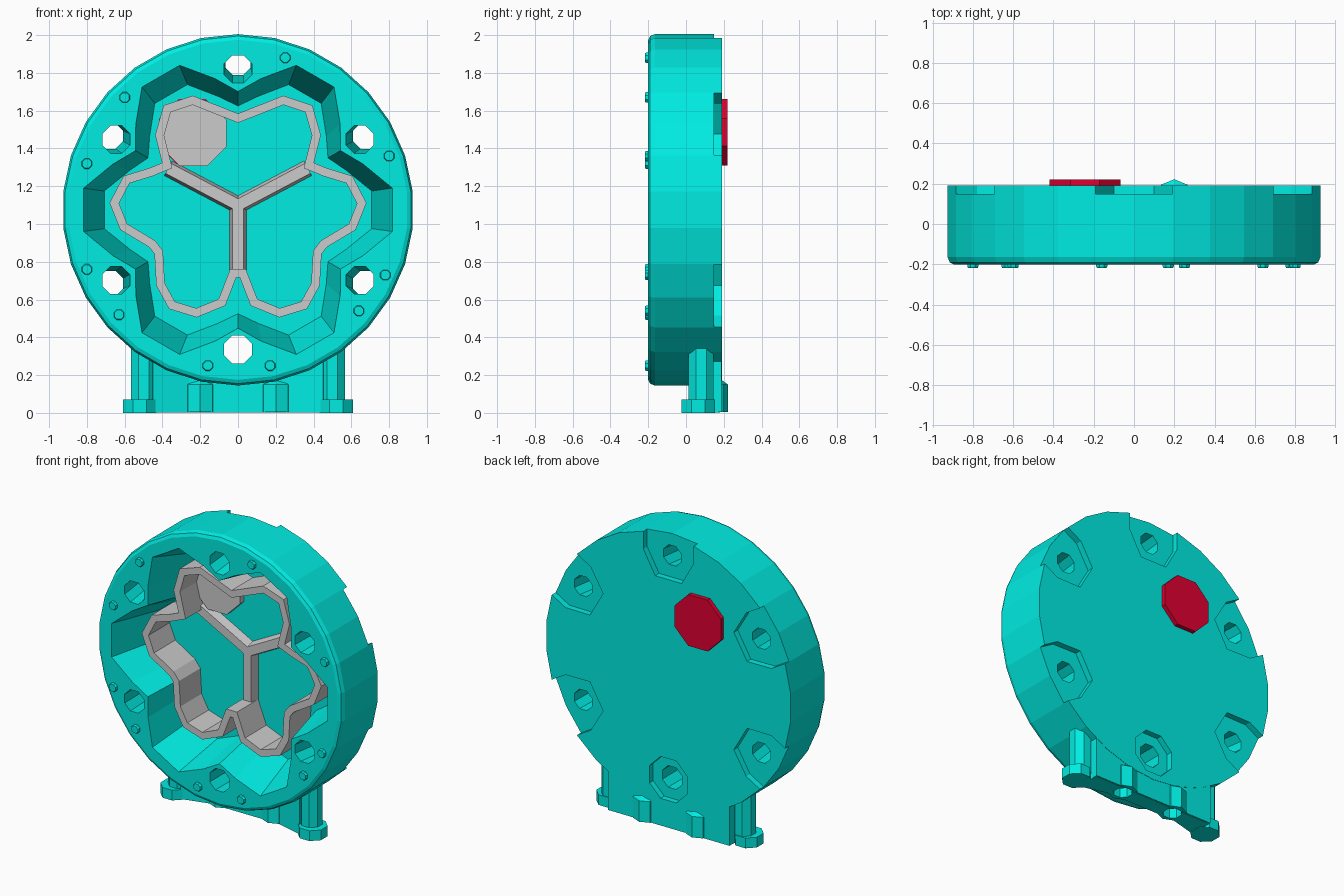
import bpy, bmesh
from math import sin, cos, pi, radians
from mathutils import Vector

if "Cube" in bpy.data.objects:
    bpy.data.objects.remove(bpy.data.objects["Cube"])

CZ = 1.075  # height of the disc axis


def material(name, rgb):
    m = bpy.data.materials.new(name)
    m.diffuse_color = (*rgb, 1)
    m.use_nodes = True
    m.node_tree.nodes["Principled BSDF"].inputs["Base Color"].default_value = m.diffuse_color
    return m


teal = material("teal", (0.0, 0.84, 0.76))
red = material("red", (0.75, 0.0, 0.03))


def loft(name, rings, mat=None, closed=False):
    """Skin a stack of equal-length rings; cap the ends unless the stack closes on itself."""
    bm = bmesh.new()
    vs = [[bm.verts.new(p) for p in r] for r in rings]
    n = len(rings[0])
    for k in range(len(vs) if closed else len(vs) - 1):
        a, b = vs[k], vs[(k + 1) % len(vs)]
        for i in range(n):
            j = (i + 1) % n
            bm.faces.new((a[i], a[j], b[j], b[i]))
    if not closed:
        bm.faces.new(vs[0])
        bm.faces.new(vs[-1])
    bmesh.ops.recalc_face_normals(bm, faces=bm.faces)
    me = bpy.data.meshes.new(name)
    bm.to_mesh(me)
    bm.free()
    ob = bpy.data.objects.new(name, me)
    bpy.context.collection.objects.link(ob)
    if mat:
        me.materials.append(mat)
    return ob


def ring(x, z, r, y, n=8, a0=pi / 8):
    return [(x + r * cos(a0 + 2 * pi * i / n), y, z + r * sin(a0 + 2 * pi * i / n)) for i in range(n)]


def flat(x, y, r, z, n=8):
    return [(x + r * cos(2 * pi * (i + .5) / n), y + r * sin(2 * pi * (i + .5) / n), z) for i in range(n)]


def combine(target, tool, op):
    m = target.modifiers.new(op, 'BOOLEAN')
    m.operation, m.solver, m.object = op, 'EXACT', tool
    bpy.context.view_layer.objects.active = target
    bpy.ops.object.modifier_apply(modifier=m.name)
    bpy.data.objects.remove(tool)


def polar(r, deg):
    return r * cos(radians(deg)), CZ + r * sin(radians(deg))


# Thick disc with a rounded front edge
body = loft("disc_housing", [ring(0, CZ, r, y, 30, pi / 2) for r, y in
            ((.9, -.2), (.92, -.19), (.93, -.165), (.93, .19))], teal)

# Foot: flared back plate, web, end columns and pads, screw bosses
side = [(.46, .005), (.46, .31), (.64, .46)]
outline = side + [(-x, z) for x, z in side[::-1]]
combine(body, loft("back_plate", [[(x, y, z) for x, z in outline] for y in (.13, .188)], teal), 'UNION')
half = [(.09, .07), (.26, .07), (.45, .02), (.47, .10), (.45, .18)]
plan = half + [(-x, y) for x, y in half[::-1]]
combine(body, loft("web", [[(x, y, z) for x, y in plan] for z in (0.003, .35)], teal), 'UNION')
for s in (-1, 1):
    combine(body, loft("column", [flat(s * .5, .08, .072, z) for z in (.04, .4)], teal), 'UNION')
    combine(body, loft("pad", [flat(s * .52, .065, .095, z) for z in (0, .07)], teal), 'UNION')
    boss = [[(s * .2 + r * cos(pi * i / 4), .13 + r * sin(pi * i / 4), z) for i in range(8)]
            for r, z in ((.092, .006), (.092, .15), (.05, .18))]
    combine(body, loft("boss", boss, teal), 'UNION')
    combine(body, loft("boss_hole", [flat(s * .2, .13, .06, z) for z in (-.1, .1)], teal), 'DIFFERENCE')


# Six-lobed tapered cavity
def lobes(outer, mid, notch, y):
    pts = []
    for k in range(6):
        for r, d in ((mid, -20), (outer, -8), (outer, 8), (mid, 20), (notch, 30)):
            x, z = polar(r, 60 * k + d)
            pts.append((x, y, z))
    return pts


combine(body, loft("cavity", [lobes(.83, .71, .63, -.215), lobes(.715, .61, .55, .16)], teal), 'DIFFERENCE')

# Bolt holes leaning outward, with nut pockets on the back
for k in range(6):
    d = 30 + 60 * k
    bottom = d == 270
    x0, z0 = polar(.74, d)
    x1, z1 = polar(.74 if bottom else .79, d)
    combine(body, loft("bolt_hole", [ring(x0, z0, .08, -.25), ring(x1, z1, .08 if bottom else .07, .25)], teal), 'DIFFERENCE')
    px, pz = polar(.79, d)
    if bottom:
        pocket = [ring(x0, z0, .155, y) for y in (.15, .3)]
    else:
        pocket = [ring(px, pz, .19, y, 6, radians(d)+pi / 6) for y in (.148, .3)]
        # widen the outer half so the pocket breaks through the rim
        u = Vector((cos(radians(d)), sin(radians(d))))
        n = Vector((-u.y, u.x))
        shape = [(-.16, -.1), (-.16, .1), (0, .19), (.25, .19), (.25, -.19), (0, -.19)]
        pocket = [[(px + u.x * a + n.x * b, y, pz + u.y * a + n.y * b) for a, b in shape] for y in (.148, .3)]
    combine(body, loft("nut_pocket", pocket, teal), 'DIFFERENCE')

# Opening behind the plug
combine(body, loft("plug_hole", [ring(-.24, 1.48, .17, y) for y in (.1, .3)], teal), 'DIFFERENCE')

# Small pins around the front rim
for i, (x, z) in enumerate([(.25, 1.88), (.80, 1.36), (.78, .73), (.64, .54), (.17, .25),
                            (-.16, .25), (-.63, .52), (-.80, .76), (-.80, 1.32), (-.60, 1.67)]):
    loft(f"rim_pin_{i}", [ring(x, z, r, y) for r, y in ((.03, -.17), (.03, -.21), (.026, -.218))], teal)

# Grey clover wall, mirrored from one half
h = [(0, 1.56), (.24, 1.655), (.375, 1.61), (.415, 1.47), (.375, 1.31), (.46, 1.275), (.59, 1.235), (.655, 1.11),
     (.605, .985), (.455, .895), (.42, .85), (.41, .68), (.35, .57), (.22, .53), (.085, .585), (.025, .74)]
path = [Vector(p) for p in h + [(-x, z) for x, z in h[:0:-1]]]


def offset(pts, d, y):
    out = []
    for i, p in enumerate(pts):
        a = (p - pts[i - 1]).normalized()
        b = (pts[(i + 1) % len(pts)] - p).normalized()
        na, nb = Vector((-a.y, a.x)), Vector((-b.y, b.x))
        m = (na + nb).normalized()
        q = p + m * d / max(m.dot(na), .5)
        out.append((q.x, y, q.y))
    return out


t, y0, y1 = .023, -.07, .165
loft("clover_wall", [offset(path, t, y0), offset(path, -t, y0), offset(path, -t, y1), offset(path, t, y1)], closed=True)

# Three struts dividing the clover
hub = Vector((0, 1.1))
for i, end in enumerate(((0, .74), (.37, 1.295), (-.37, 1.295))):
    e = Vector(end)
    u = (e - hub).normalized()
    n = Vector((-u.y, u.x))
    rings = []
    for c in (hub - u * .02, e):
        rings.append([(c.x + n.x * w, y, c.y + n.y * w) for w, y in ((.03, .1), (-.03, .1), (-.045, .165), (.045, .165))])
    loft(f"divider_strut_{i}", rings)

# Plug: grey inside, red cap on the back
loft("plug", [ring(-.235, 1.48, .188, y) for y in (.11, .155)])
loft("plug_cap", [ring(-.243, 1.485, .19, y) for y in (.155, .22)], red)
